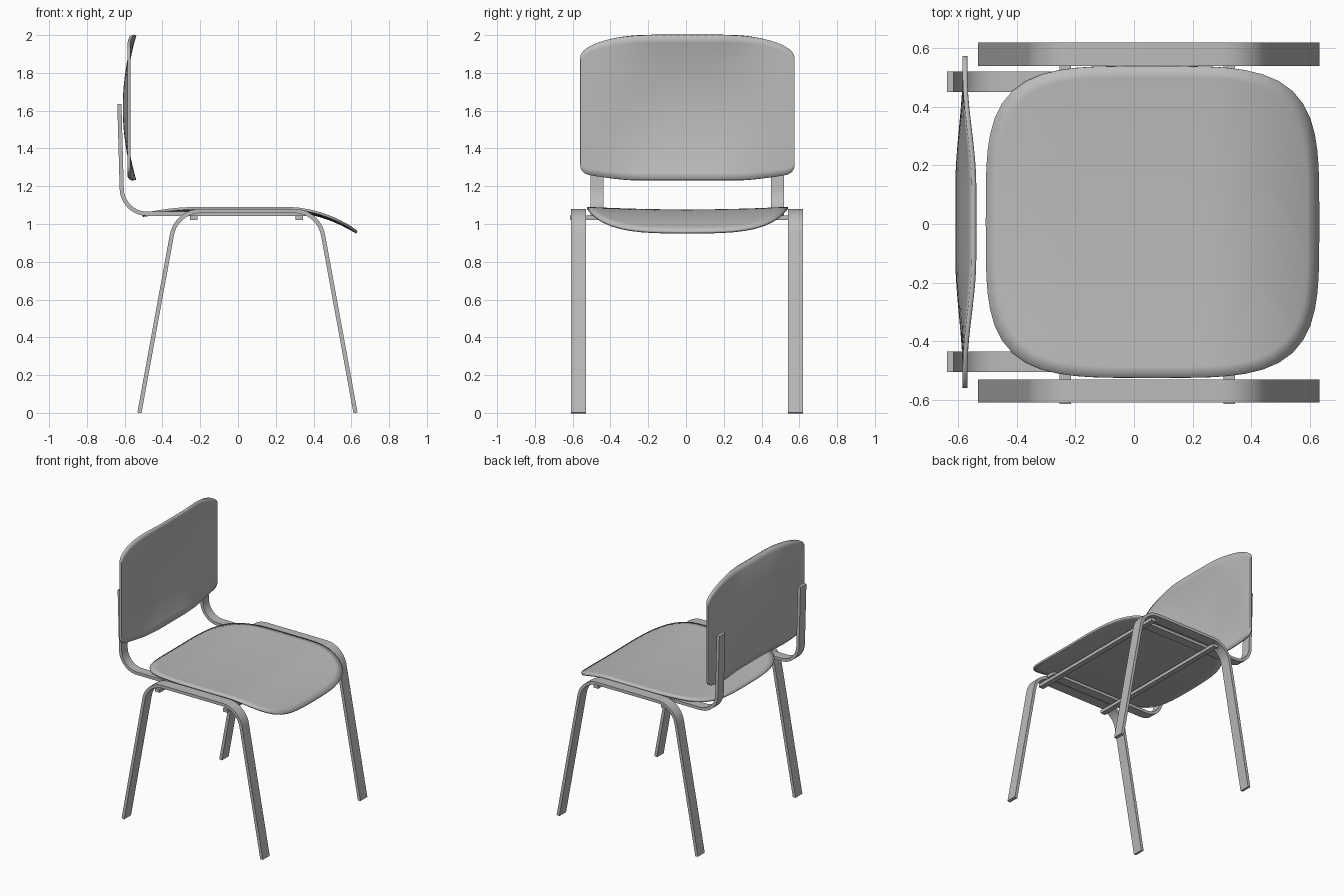
import bpy, bmesh, math
from mathutils import Vector

if "Cube" in bpy.data.objects:
    bpy.data.objects.remove(bpy.data.objects["Cube"])

mat = bpy.data.materials.new("light grey")
mat.diffuse_color = (0.5, 0.5, 0.5, 1)
mat.use_nodes = True
mat.node_tree.nodes["Principled BSDF"].inputs["Base Color"].default_value = mat.diffuse_color


def make_object(name, bm, thickness=0):
    bmesh.ops.recalc_face_normals(bm, faces=bm.faces)
    mesh = bpy.data.meshes.new(name)
    bm.to_mesh(mesh)
    bm.free()
    mesh.materials.append(mat)
    ob = bpy.data.objects.new(name, mesh)
    bpy.context.collection.objects.link(ob)
    if thickness:
        mod = ob.modifiers.new("thickness", 'SOLIDIFY')
        mod.thickness = thickness
        mod.offset = 0
    bpy.ops.object.select_all(action='DESELECT')
    bpy.context.view_layer.objects.active = ob
    ob.select_set(True)
    bpy.ops.object.shade_smooth_by_angle(angle=math.radians(35))
    return ob


def fillet(points, radius, steps=10):
    """Round the inner corners of an x-z polyline."""
    pts = [Vector(p) for p in points]
    out = [pts[0]]
    for a, b, c in zip(pts, pts[1:], pts[2:]):
        u, v = (a - b).normalized(), (c - b).normalized()
        half = u.angle(v) / 2
        centre = b + (u + v).normalized() * radius / math.sin(half)
        t = radius / math.tan(half)
        s, e = b + u * t - centre, b + v * t - centre
        ang = s.angle(e)
        for i in range(steps + 1):
            f = i / steps
            out.append(centre + (s * math.sin((1 - f) * ang) + e * math.sin(f * ang)) / math.sin(ang))
    return out + [pts[-1]]


def flat_bar(name, path, y0, y1, thick=0.022):
    """Flat strip of metal following an x-z path, between y0 and y1."""
    bm = bmesh.new()
    rings = []
    for i, p in enumerate(path):
        d = (path[min(i + 1, len(path) - 1)] - path[max(i - 1, 0)]).normalized()
        n = Vector((-d.y, d.x)) * thick / 2
        rings.append([bm.verts.new((q.x, y, q.y))
                      for q, y in ((p + n, y0), (p + n, y1), (p - n, y1), (p - n, y0))])
    for a, b in zip(rings, rings[1:]):
        for k in range(4):
            bm.faces.new((a[k], a[(k + 1) % 4], b[(k + 1) % 4], b[k]))
    bm.faces.new(rings[0])
    bm.faces.new(rings[-1])
    return make_object(name, bm)


# Leg frames and backrest supports, one per side
leg_path = fillet([(-0.522, 0), (-0.327, 1.069), (0.427, 1.069), (0.622, 0)], 0.155)
support_path = fillet([(-0.628, 1.635), (-0.612, 1.054), (0.36, 1.054)], 0.135)
for side, s in (("left", -1), ("right", 1)):
    flat_bar(side + "_leg_frame", leg_path, s * 0.575 - 0.035, s * 0.575 + 0.045)
    flat_bar(side + "_back_support", support_path, s * 0.478 - 0.028, s * 0.478 + 0.042)

# Cross bars below the seat
for name, x in (("rear_cross_bar", -0.235), ("front_cross_bar", 0.325)):
    flat_bar(name, [Vector((x - 0.02, 1.034)), Vector((x + 0.02, 1.034))], -0.615, 0.6, 0.024)


# Seat: rounded square, dished across, with a drooping front edge
def seat_z(x, y):
    z = 1.07 + 0.014 * (y / 0.53) ** 2
    if x < -0.2:
        z -= 0.025 * ((x + 0.2) / 0.3) ** 2
    if x > 0.25:
        z -= 0.115 * ((x - 0.25) / 0.38) ** 2
    return z


bm = bmesh.new()
SEGS, RINGS = 72, 14
centre = bm.verts.new((0.062, 0.007, seat_z(0.062, 0)))
prev = None
for r in range(1, RINGS + 1):
    ring = []
    for i in range(SEGS):
        a = 2 * math.pi * i / SEGS
        c, s = math.cos(a), math.sin(a)
        k = r / RINGS / (c ** 4 + s ** 4) ** 0.25
        x, y = 0.062 + 0.567 * k * c, 0.532 * k * s
        ring.append(bm.verts.new((x, y + 0.007, seat_z(x, y))))
    for i in range(SEGS):
        j = (i + 1) % SEGS
        if prev:
            bm.faces.new((prev[i], ring[i], ring[j], prev[j]))
        else:
            bm.faces.new((centre, ring[i], ring[j]))
    prev = ring
make_object("seat", bm, 0.014)


# Backrest: rounded panel with a hollow in the middle
def back_limits(y):
    a = abs(y)
    top = 1.88 + 0.12 * math.sqrt(max(0, 1 - (max(0, a - 0.2) / 0.367) ** 2))
    low = 1.232 + 0.035 * max(0, (a - 0.28) / 0.287) ** 1.5
    if a > 0.52:
        low += 0.04 * (1 - math.sqrt(max(0, 1 - ((a - 0.52) / 0.047) ** 2)))
    return low, top


def back_x(y, z):
    bend = -0.602 + 0.056 * min(1, abs(z - 1.615) / 0.385) ** 2
    f = min(1, max(0, (abs(y) - 0.12) / 0.4))
    f = f * f * (3 - 2 * f)
    return bend * (1 - f) - 0.577 * f


bm = bmesh.new()
COLS, ROWS = 48, 20
grid = []
for i in range(COLS + 1):
    y = 0.567 * math.sin(math.pi * (i / COLS - 0.5))
    low, top = back_limits(y)
    col = []
    for j in range(ROWS + 1):
        z = low + (top - low) * j / ROWS
        col.append(bm.verts.new((back_x(y, z), y + 0.007, z)))
    grid.append(col)
for a, b in zip(grid, grid[1:]):
    for j in range(ROWS):
        bm.faces.new((a[j], b[j], b[j + 1], a[j + 1]))
make_object("backrest", bm, 0.016)
